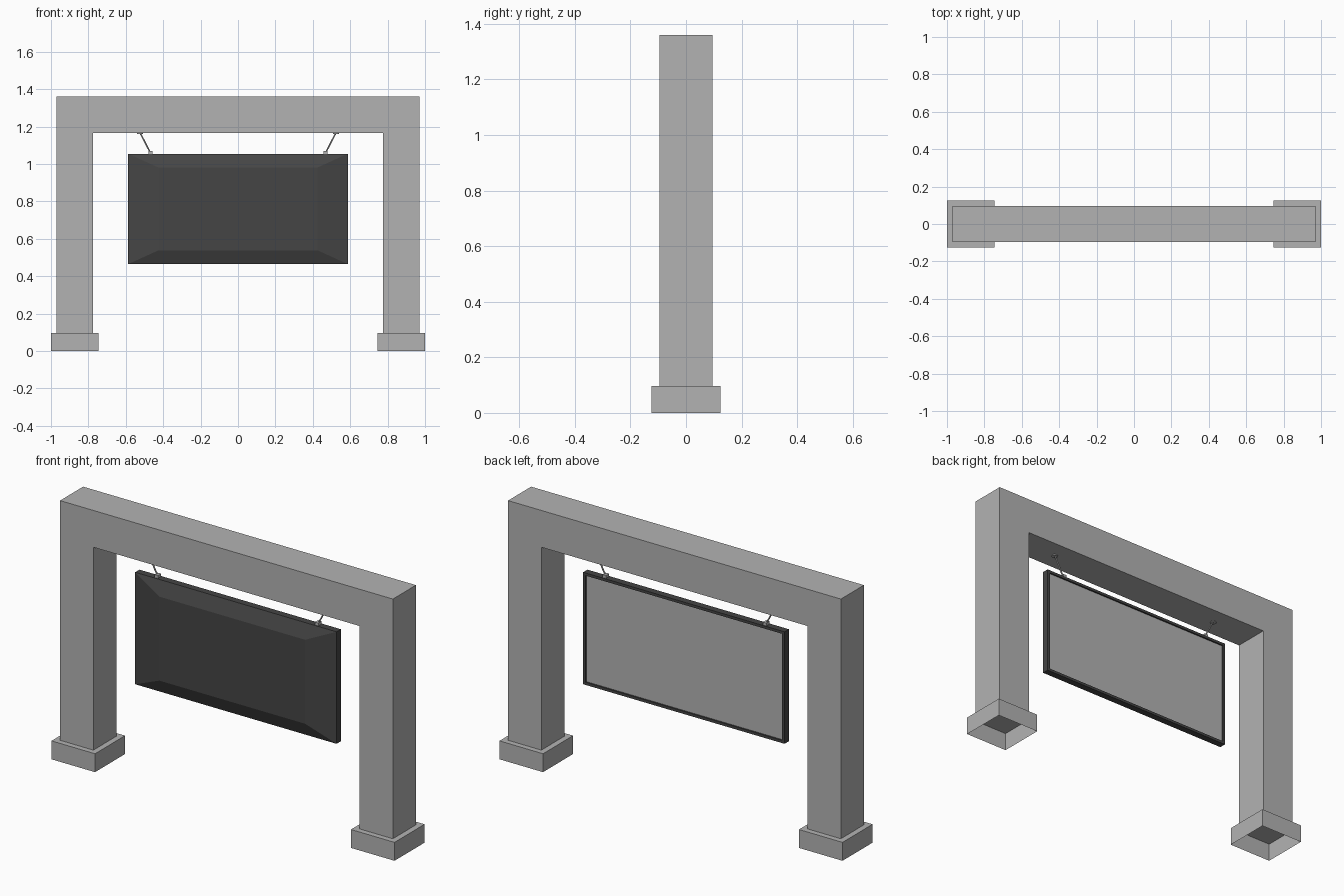
import bpy, bmesh
from mathutils import Vector

cube = bpy.data.objects.get("Cube")
if cube:
    bpy.data.objects.remove(cube, do_unlink=True)


def material(name, value):
    m = bpy.data.materials.new(name)
    m.use_nodes = True
    colour = (value, value, value, 1)
    m.diffuse_color = colour
    m.node_tree.nodes["Principled BSDF"].inputs["Base Color"].default_value = colour
    return m


GREY = material("concrete grey", 0.45)
DARK = material("charcoal", 0.06)


def finish(name, bm, *mats):
    bmesh.ops.recalc_face_normals(bm, faces=bm.faces)
    mesh = bpy.data.meshes.new(name)
    bm.to_mesh(mesh)
    bm.free()
    for m in mats:
        mesh.materials.append(m)
    ob = bpy.data.objects.new(name, mesh)
    bpy.context.collection.objects.link(ob)
    return ob


def add_box(bm, lo, hi):
    lo, hi = Vector(lo), Vector(hi)
    verts = bmesh.ops.create_cube(bm, size=1)["verts"]
    for v in verts:
        v.co = (lo + hi) / 2 + v.co * (hi - lo)


def rod(name, a, b, radius, sides, mat):
    a, b = Vector(a), Vector(b)
    bm = bmesh.new()
    bmesh.ops.create_cone(bm, cap_ends=True, segments=sides, radius1=radius,
                          radius2=radius, depth=(b - a).length)
    turn = (b - a).to_track_quat("Z", "Y")
    for v in bm.verts:
        v.co = turn @ v.co + (a + b) / 2
    return finish(name, bm, mat)


# Portal frame: one upside-down U profile, extruded front to back
BASE_TOP, HALF_DEPTH = 0.097, 0.096
half = [(0.97, 1.36), (0.97, BASE_TOP), (0.776, BASE_TOP), (0.776, 1.166)]
outline = half + [(-x, z) for x, z in reversed(half)]
bm = bmesh.new()
face = bm.faces.new([bm.verts.new((x, -HALF_DEPTH, z)) for x, z in outline])
grown = bmesh.ops.extrude_face_region(bm, geom=[face], use_keep_orig=True)
for v in grown["geom"]:
    if isinstance(v, bmesh.types.BMVert):
        v.co.y = HALF_DEPTH
finish("portal_frame", bm, GREY)

# Footings, open underneath
for side, label in ((1, "left"), (-1, "right")):
    bm = bmesh.new()
    add_box(bm, (side * 0.873 - 0.127, -0.125, 0), (side * 0.873 + 0.127, 0.125, BASE_TOP))
    bottom = [f for f in bm.faces if f.calc_center_median().z < 0.001]
    bmesh.ops.delete(bm, geom=bottom, context="FACES_ONLY")
    finish(label + "_footing", bm, GREY)

# Hanging display: shallow box with a bulged front and a recessed screen behind
W, Z0, Z1 = 0.587, 0.465, 1.055
bm = bmesh.new()
add_box(bm, (-W, -0.018, Z0), (W, 0.018, Z1))
bm.normal_update()
front = min(bm.faces, key=lambda f: f.calc_center_median().y)
back = max(bm.faces, key=lambda f: f.calc_center_median().y)
# Bulged front casing
bulge = bmesh.ops.extrude_discrete_faces(bm, faces=[front])["faces"][0]
mid = (Z0 + Z1) / 2
for v in bulge.verts:
    v.co = (v.co.x * 0.425 / W, v.co.y - 0.03, mid + (v.co.z - mid) * 0.75)
# Bezel, then the recessed screen
bmesh.ops.inset_region(bm, faces=[back], thickness=0.02)
screen = bmesh.ops.extrude_discrete_faces(bm, faces=[back])["faces"][0]
for v in screen.verts:
    v.co.y -= 0.008
screen.material_index = 1
finish("display", bm, DARK, GREY)

# Hangers: ceiling plate, slanted rod and clamp on each side
for side, label in ((1, "left"), (-1, "right")):
    rod(label + "_ceiling_plate", (side * 0.525, 0, 1.162), (side * 0.525, 0, 1.167), 0.016, 12, GREY)
    rod(label + "_hanger_rod", (side * 0.522, 0, 1.164), (side * 0.469, 0, 1.062), 0.004, 8, GREY)
    bm = bmesh.new()
    add_box(bm, (side * 0.468 - 0.01, -0.014, 1.054), (side * 0.468 + 0.01, 0.014, 1.07))
    finish(label + "_clamp", bm, GREY)
